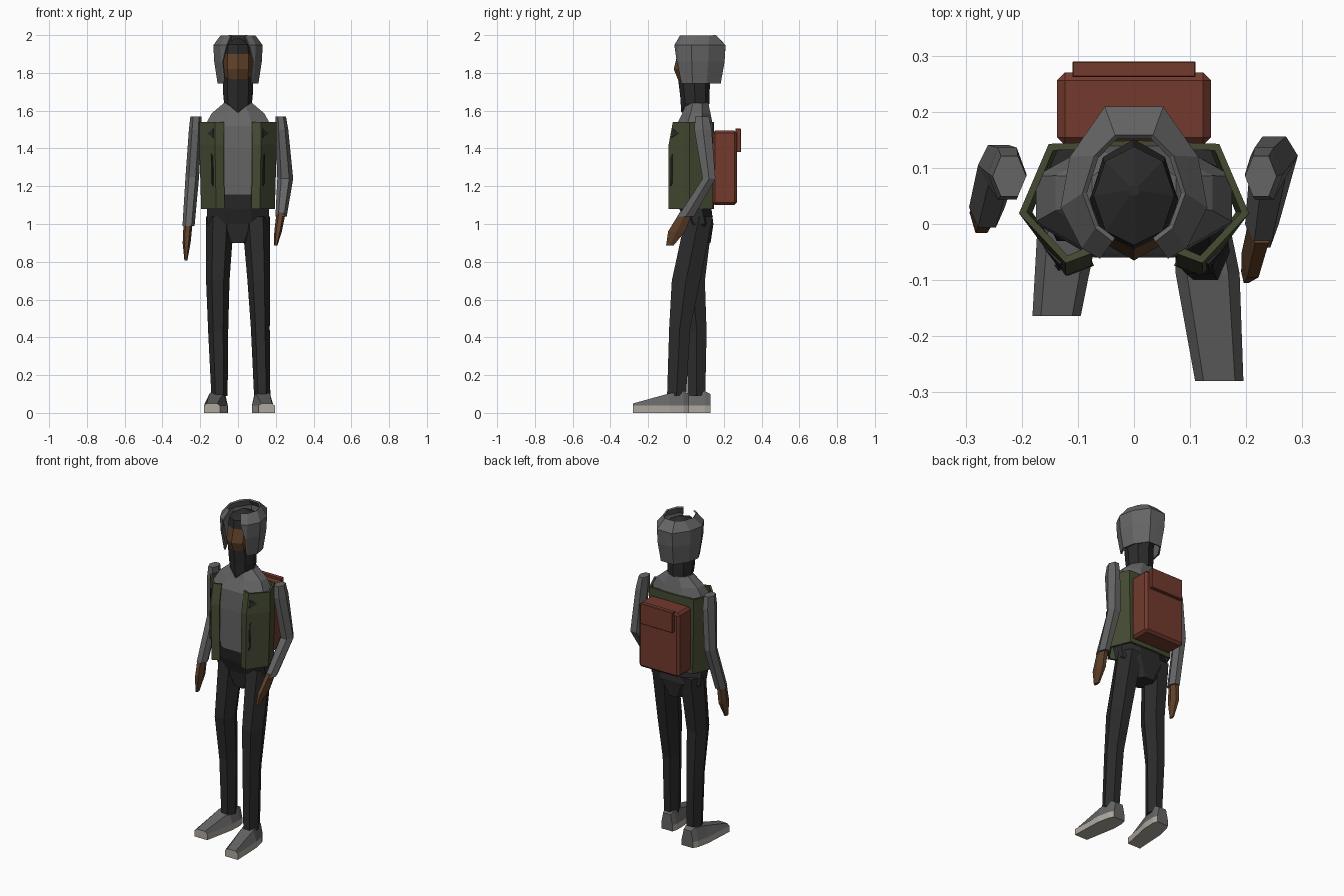
import bpy, bmesh, math
from mathutils import Vector

cube = bpy.data.objects.get("Cube")
if cube:
    bpy.data.objects.remove(cube)


def material(name, r, g, b):
    m = bpy.data.materials.new(name)
    m.use_nodes = True
    m.diffuse_color = (r, g, b, 1)
    node = next(n for n in m.node_tree.nodes if n.type == 'BSDF_PRINCIPLED')
    node.inputs["Base Color"].default_value = (r, g, b, 1)
    node.inputs["Roughness"].default_value = 0.9
    return m


GREY = material("grey cloth", 0.13, 0.13, 0.13)
DARK = material("black cloth", 0.024, 0.024, 0.024)
GREEN = material("olive cloth", 0.058, 0.07, 0.032)
SKIN = material("brown skin", 0.12, 0.055, 0.024)
RED = material("rust canvas", 0.17, 0.042, 0.027)
SOLE = material("pale rubber", 0.42, 0.39, 0.34)


def ring(x, y, z, rx, ry, n=6, phase=0.0):
    """Horizontal polygon whose half extents are exactly rx and ry."""
    pts = [(math.cos(phase + math.tau * i / n), math.sin(phase + math.tau * i / n)) for i in range(n)]
    mx, my = max(p[0] for p in pts), max(p[1] for p in pts)
    return [Vector((x + rx * p[0] / mx, y + ry * p[1] / my, z)) for p in pts]


def loft(name, rows, mats, closed=True, rule=None):
    """Skin rows of points; closed rows make a capped solid, open ones a sheet."""
    bm = bmesh.new()
    vs = [[bm.verts.new(p) for p in row] for row in rows]
    n = len(rows[0])
    for a, b in zip(vs, vs[1:]):
        for i in range(n if closed else n - 1):
            j = (i + 1) % n
            bm.faces.new((a[i], a[j], b[j], b[i]))
    if closed:
        bm.faces.new(vs[0][::-1])
        bm.faces.new(vs[-1])
    bmesh.ops.recalc_face_normals(bm, faces=bm.faces)
    if rule:
        for f in bm.faces:
            f.material_index = rule(f.calc_center_median(), f.normal)
    me = bpy.data.meshes.new(name)
    bm.to_mesh(me)
    bm.free()
    for m in mats:
        me.materials.append(m)
    ob = bpy.data.objects.new(name, me)
    bpy.context.collection.objects.link(ob)
    return ob


def mirrored(ob, thickness=0):
    mod = ob.modifiers.new("mirror", 'MIRROR')
    mod.use_clip = True
    if thickness:
        mod = ob.modifiers.new("thickness", 'SOLIDIFY')
        mod.thickness, mod.offset = thickness, 0
    return ob


def limb(name, mat, stations):
    return loft(name, [ring(*s) for s in stations], [mat])


def body(name, mat, stations):
    return loft(name, [ring(*s, n=8, phase=math.pi / 8) for s in stations], [mat])


# Trousers
body("pelvis", DARK, [(0, .07, .9, .06, .06), (0, .07, 1.0, .165, .075),
                      (0, .05, 1.08, .165, .085), (0, .04, 1.16, .158, .092)])
limb("left_leg", DARK, [(.095, .07, 1.04, .075, .072), (.11, 0, .7, .06, .075),
                        (.118, -.033, .45, .05, .056), (.128, -.05, .09, .043, .05)])
limb("right_leg", DARK, [(-.095, .07, 1.04, .075, .072), (-.107, .035, .7, .062, .065),
                         (-.105, .057, .43, .053, .052), (-.098, .055, .09, .043, .047)])


# Shoes with a pale sole band
def shoe(name, heel, toe):
    rows = []
    for t, w, h in ((0, .038, .1), (.1, .05, .115), (.35, .057, .103), (1, .043, .05)):
        x, y = (heel[k] + (toe[k] - heel[k]) * t for k in (0, 1))
        rows.append([Vector((x + s * w, y, z)) for s, z in
                     ((-1, 0), (1, 0), (1, .038), (.65, h), (-.65, h), (-1, .038))])
    loft(name, rows, [GREY, SOLE], rule=lambda c, n: int(c.z < .035))


shoe("left_shoe", (.12, .015), (.152, -.28))
shoe("right_shoe", (-.1, .13), (-.138, -.164))

# Shirt
body("shirt", GREY, [(0, .04, 1.155, .16, .095), (0, .04, 1.4, .172, .1), (0, .045, 1.52, .175, .098),
                     (0, .055, 1.585, .14, .075), (0, .06, 1.64, .075, .058)])

# Sleeves and hands
limb("left_sleeve", GREY, [(.226, .085, 1.57, .028, .036), (.232, .09, 1.5, .034, .046),
                           (.25, .122, 1.24, .042, .034), (.228, 0, 1.04, .03, .042)])
limb("right_sleeve", GREY, [(-.222, .085, 1.57, .03, .036), (-.226, .09, 1.5, .034, .046),
                            (-.242, .105, 1.25, .036, .036), (-.262, .03, .99, .032, .036)])
limb("left_hand", SKIN, [(.228, 0, 1.06, .024, .034), (.212, -.05, .96, .02, .045),
                         (.2, -.085, .887, .009, .02)])
limb("right_hand", SKIN, [(-.264, .03, 1.01, .024, .03), (-.272, .02, .9, .021, .036),
                          (-.276, 0, .808, .008, .014)])

# Open vest
vest_plan = [(.078, -.068), (.12, -.085), (.198, .02), (.148, .137), (0, .142)]


def vest_row(z, scale, shift):
    return [Vector((x * scale, y + (shift if y < 0 else 0), z)) for x, y in vest_plan]


mirrored(loft("vest", [vest_row(1.08, .95, 0), vest_row(1.42, 1, 0), vest_row(1.54, 1, .022)],
              [GREEN], closed=False), .014)


# Thin dark openings on the slanted vest fronts
def vest_mark(name, pts):
    rows = []
    for off in (.005, .011):
        rows.append([Vector((.12 + .078 * t + .8 * off,
                             -.085 + .105 * t + max(0, z - 1.42) * .18 * (1 - t) - .6 * off, z))
                     for t, z in pts])
    mirrored(loft(name, rows, [DARK]))


vest_mark("vest_tear", [(.05, 1.455), (.42, 1.48), (.05, 1.505)])
vest_mark("pocket_slit", [(.07, 1.2), (.17, 1.22), (.17, 1.37), (.1, 1.35)])


# Backpack: chamfered boxes
def box(name, mat, lo, hi, bevel):
    rows = [[Vector((x, y, z)) for x, y in ((lo[0], lo[1]), (hi[0], lo[1]), (hi[0], hi[1]), (lo[0], hi[1]))]
            for z in (lo[2], hi[2])]
    ob = loft(name, rows, [mat])
    mod = ob.modifiers.new("bevel", 'BEVEL')
    mod.width, mod.segments = bevel, 1


box("backpack", RED, (-.137, .14, 1.1), (.137, .27, 1.495), .014)
box("backpack_flap", RED, (-.11, .262, 1.38), (.11, .29, 1.505), .002)

# Neck scarf with a pointed front
front = -math.pi / 2
scarf = [ring(0, .05, 1.635, .073, .075, 8, front), ring(0, .047, 1.68, .078, .078, 8, front),
         ring(0, .042, 1.775, .08, .085, 8, front)]
scarf[0][0].z = 1.59
loft("neck_scarf", scarf, [DARK])

# Head: bare skin between scarf and hair
loft("head", [ring(0, y, z, rx, ry, 8, front) for y, z, rx, ry in
              ((.045, 1.74, .062, .08), (.045, 1.765, .074, .088), (.043, 1.82, .078, .108),
               (.045, 1.9, .078, .09), (.05, 1.95, .072, .088), (.06, 1.985, .01, .01))],
     [DARK, SKIN], rule=lambda c, n: int(1.76 < c.z < 1.9 and n.y < .2))

# Hood: thick shell, open at the front and crown
hood_plan = [(.058, -.058), (.09, -.04), (.126, .03), (.11, .118), (.05, .205), (0, .205)]
rim_plan = [(.036, -.028), (.066, -.005), (.088, .055), (.067, .12), (.032, .155), (0, .155)]


def hood_row(z, plan, scale=1):
    return [Vector((x * scale, .06 + (y - .06) * scale, z)) for x, y in plan]


lower = hood_row(1.745, hood_plan, .82)
middle = hood_row(1.86, hood_plan, .96)
for row, x, y, z in ((lower, .07, -.025, 1.77), (middle, .079, -.045, 1.86)):
    row[0] = Vector((x, y, z))
mirrored(loft("hood", [lower, middle, hood_row(1.945, hood_plan), hood_row(1.996, rim_plan)],
              [GREY], closed=False), .01)
